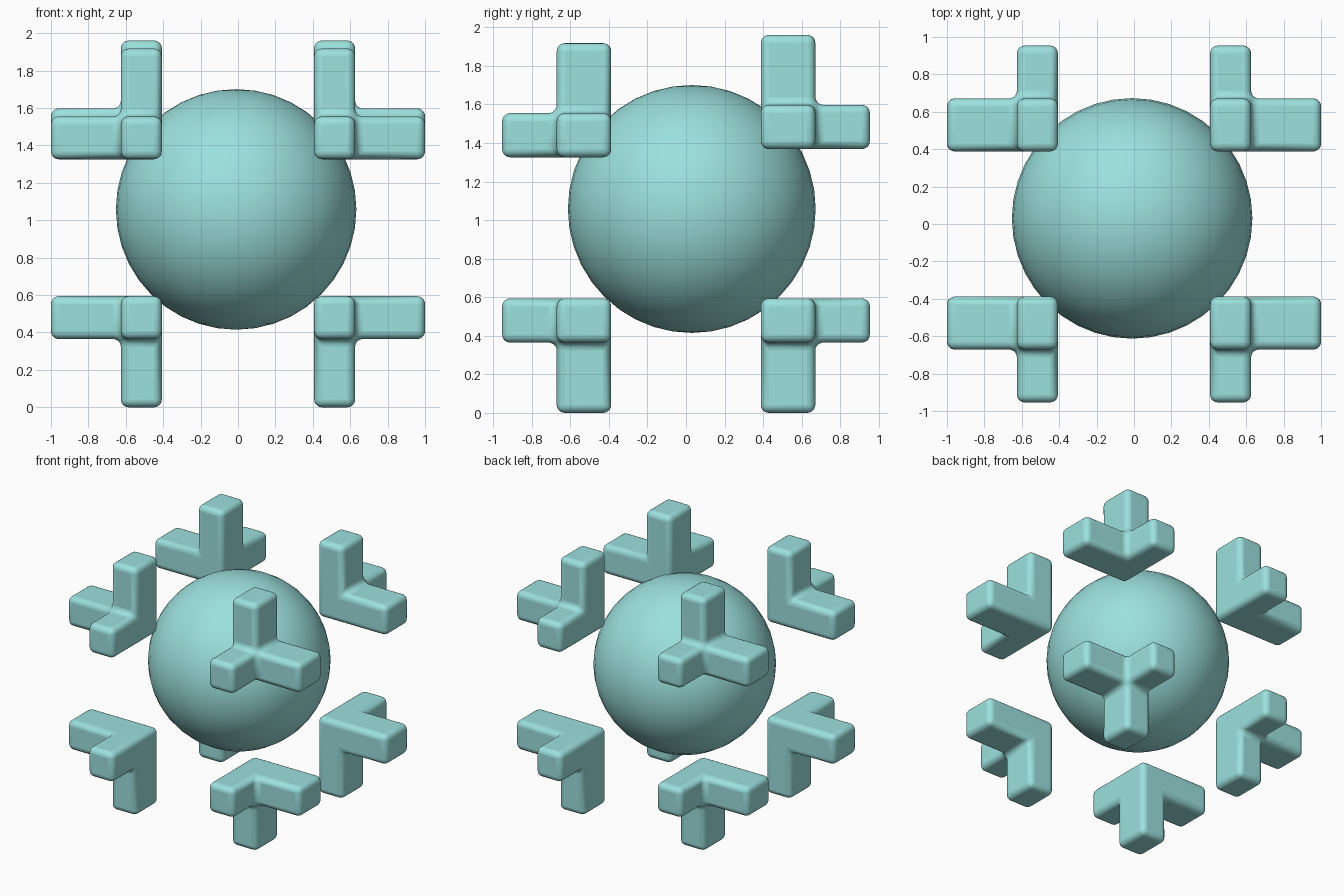
import bpy
import bmesh

if "Cube" in bpy.data.objects:
    bpy.data.objects.remove(bpy.data.objects["Cube"])

teal = bpy.data.materials.new("teal")
teal.diffuse_color = (0.33, 0.75, 0.73, 1)
teal.use_nodes = True
teal.node_tree.nodes["Principled BSDF"].inputs["Base Color"].default_value = teal.diffuse_color


def finish(obj, angle):
    obj.data.materials.append(teal)
    bpy.ops.object.select_all(action='DESELECT')
    obj.select_set(True)
    bpy.context.view_layer.objects.active = obj
    bpy.ops.object.shade_smooth_by_angle(angle=angle)


def corner_piece(name, xs, ys, zs, bevel=0.042):
    """Three-armed corner: a core cell plus one arm cell along each axis."""
    cells = {(0, 0, 0), (1, 0, 0), (0, 1, 0), (0, 0, 1)}
    steps = (xs, ys, zs)
    bm = bmesh.new()
    verts = {}

    def vert(key):
        if key not in verts:
            verts[key] = bm.verts.new([steps[i][key[i]] for i in range(3)])
        return verts[key]

    # keep only the outer faces of the cells
    for cell in cells:
        for axis in range(3):
            for side in (0, 1):
                other = list(cell)
                other[axis] += 1 if side else -1
                if tuple(other) in cells:
                    continue
                u, v = [a for a in range(3) if a != axis]
                ring = []
                for du, dv in ((0, 0), (1, 0), (1, 1), (0, 1)):
                    key = list(cell)
                    key[axis] += side
                    key[u] += du
                    key[v] += dv
                    ring.append(vert(tuple(key)))
                bm.faces.new(ring)
    bmesh.ops.recalc_face_normals(bm, faces=bm.faces)
    bmesh.ops.dissolve_limit(bm, angle_limit=0.02, verts=bm.verts, edges=bm.edges)
    bmesh.ops.recalc_face_normals(bm, faces=bm.faces)
    mesh = bpy.data.meshes.new(name)
    bm.to_mesh(mesh)
    bm.free()
    obj = bpy.data.objects.new(name, mesh)
    bpy.context.collection.objects.link(obj)

    # rounded outer edges and filleted inner edges
    mod = obj.modifiers.new("rounding", 'BEVEL')
    mod.width = bevel
    mod.segments = 5
    mod.limit_method = 'ANGLE'
    mod.angle_limit = 0.6
    finish(obj, 0.7)


# central ball
bpy.ops.mesh.primitive_uv_sphere_add(segments=40, ring_count=20, radius=0.643,
                                     location=(-0.01, 0.03, 1.058))
ball = bpy.context.object
ball.name = "ball"
finish(ball, 0.6)

# eight corner pieces, the upper rear ones sit slightly higher
for sx, side in ((1, "right"), (-1, "left")):
    for sy, depth in ((1, "back"), (-1, "front")):
        xs = [sx * v for v in (0.407, 0.626, 1.0)]
        ys = [sy * v for v in (0.388, 0.671, 0.954)]
        lift = 0.043 if sy > 0 else 0
        corner_piece(f"lower_{depth}_{side}_corner", xs, ys, (0.594, 0.365, 0.0))
        corner_piece(f"upper_{depth}_{side}_corner", xs, ys,
                     [z + lift for z in (1.326, 1.555, 1.918)])
